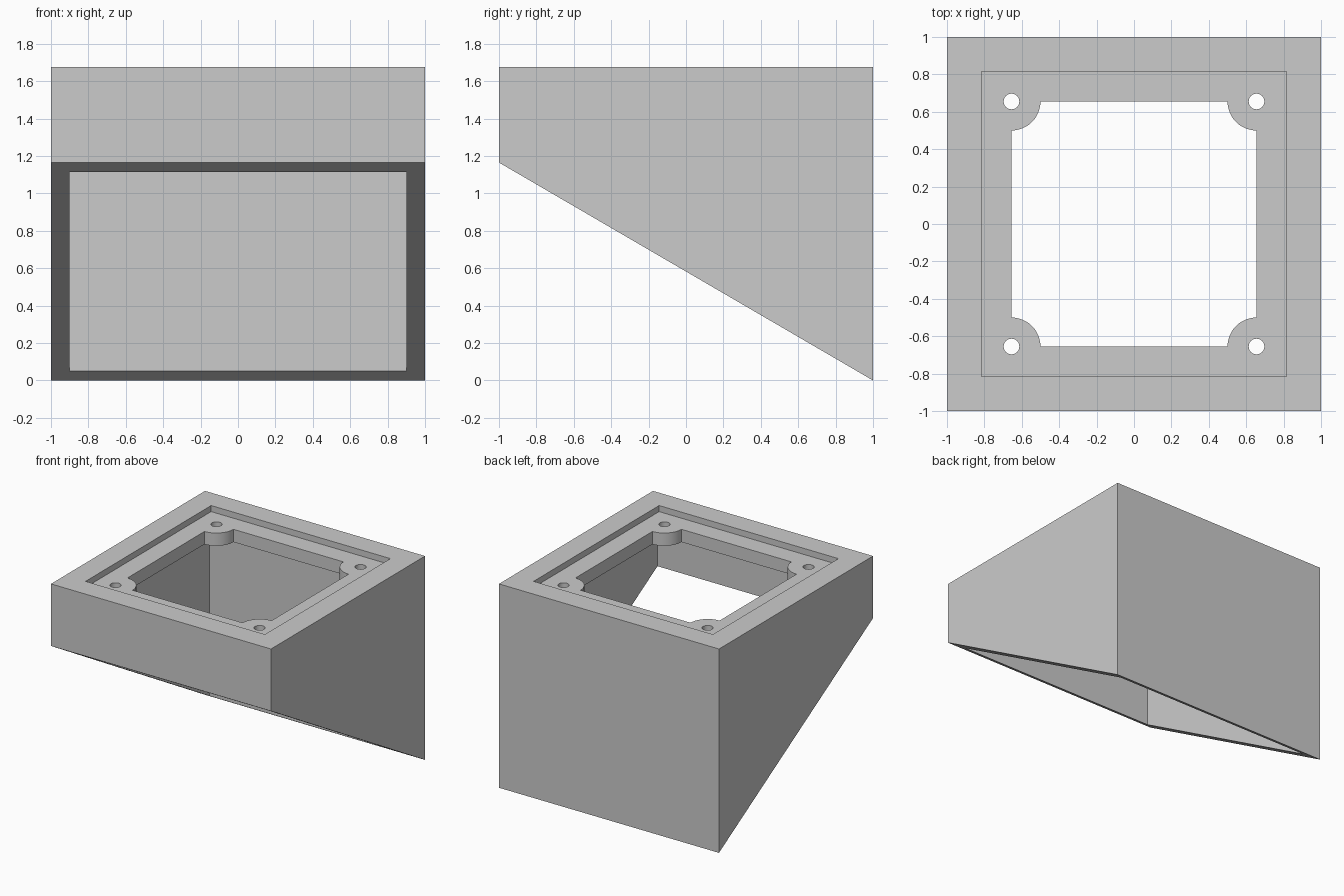
import bpy, bmesh
from math import sin, cos, pi, radians

cube = bpy.data.objects.get("Cube")
if cube:
    bpy.data.objects.remove(cube, do_unlink=True)

TOP, FRONT_LOW = 1.675, 1.165   # upper face, lower edge of the front wall
LEDGE, CEILING = 1.625, 1.52    # mounting plate top and underside
WIN, TAB, HOLE = 0.655, 0.155, 0.042

grey = bpy.data.materials.new("grey plastic")
grey.use_nodes = True
colour = (0.6, 0.6, 0.6, 1)
grey.diffuse_color = colour
grey.node_tree.nodes["Principled BSDF"].inputs["Base Color"].default_value = colour


def extrude(name, points, offset):
    """Closed solid made by extruding a polygon along an offset."""
    bm = bmesh.new()
    face = bm.faces.new([bm.verts.new(p) for p in points])
    res = bmesh.ops.extrude_face_region(bm, geom=[face], use_keep_orig=True)
    verts = [g for g in res["geom"] if isinstance(g, bmesh.types.BMVert)]
    bmesh.ops.translate(bm, verts=verts, vec=offset)
    bmesh.ops.recalc_face_normals(bm, faces=bm.faces)
    mesh = bpy.data.meshes.new(name)
    bm.to_mesh(mesh)
    bm.free()
    mesh.materials.append(grey)
    obj = bpy.data.objects.new(name, mesh)
    bpy.context.collection.objects.link(obj)
    return obj


def upright(name, outline, low, high):
    return extrude(name, [(x, y, low) for x, y in outline], (0, 0, high - low))


def rectangle(hx, hy):
    return [(-hx, -hy), (hx, -hy), (hx, hy), (-hx, hy)]


def circle(cx, cy, r, n=24):
    return [(cx + r * cos(2 * pi * i / n), cy + r * sin(2 * pi * i / n)) for i in range(n)]


# Wedge body: side profile extruded across the width
profile = [(-1, FRONT_LOW), (1, 0), (1, TOP), (-1, TOP)]
body = extrude("wedge_housing", [(-1, y, z) for y, z in profile], (2, 0, 0))

# Window outline with a rounded screw tab left in each corner
window = []
corners = [(1, 1), (-1, 1), (-1, -1), (1, -1)]
for k, (sx, sy) in enumerate(corners):
    for i in range(13):
        a = -pi / 2 + k * pi / 2 - i * pi / 24
        window.append((sx * WIN + TAB * cos(a), sy * WIN + TAB * sin(a)))

cutters = [
    upright("cavity_cutter", rectangle(0.9, 0.915), -0.2, CEILING),
    upright("recess_cutter", rectangle(0.815, 0.815), LEDGE, TOP + 0.2),
    upright("window_cutter", window, CEILING - 0.1, TOP + 0.1),
]
for sx, sy in corners:
    cutters.append(upright("screw_hole_cutter", circle(sx * WIN, sy * WIN, HOLE),
                           CEILING - 0.1, TOP + 0.1))

# Cut the openings one by one
bpy.ops.object.select_all(action="DESELECT")
bpy.context.view_layer.objects.active = body
body.select_set(True)
for cutter in cutters:
    mod = body.modifiers.new(cutter.name, "BOOLEAN")
    mod.operation = "DIFFERENCE"
    mod.solver = "EXACT"
    mod.object = cutter
    bpy.ops.object.modifier_apply(modifier=mod.name)
    bpy.data.objects.remove(cutter, do_unlink=True)

bpy.ops.object.shade_smooth_by_angle(angle=radians(30))
